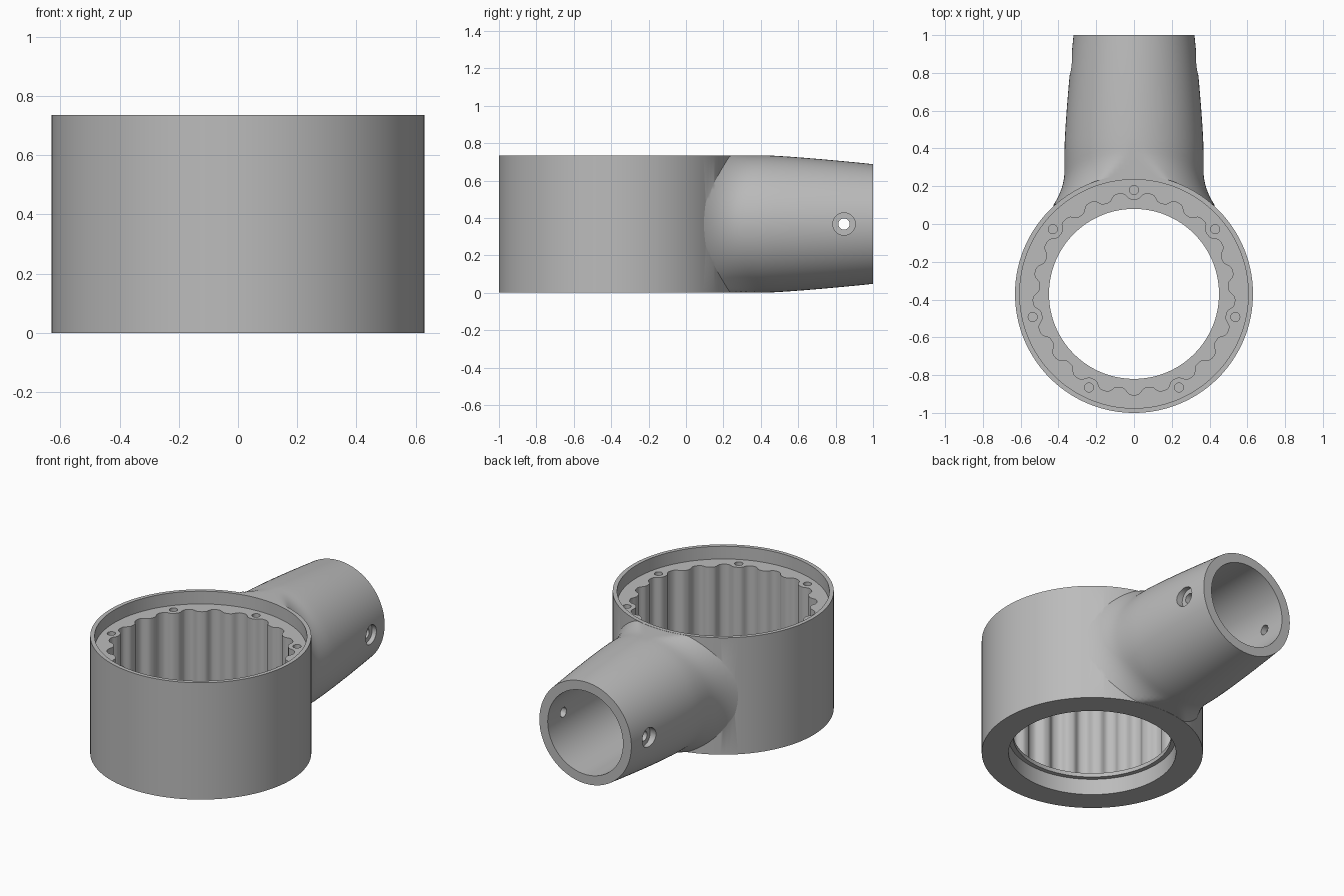
import bpy, bmesh, math
from math import cos, sin, pi, sqrt, tanh
from mathutils import Matrix

if "Cube" in bpy.data.objects:
    bpy.data.objects.remove(bpy.data.objects["Cube"])

H, R, CY = 0.735, 0.63, -0.37      # housing height, radius, centre y
MID = H / 2

grey = bpy.data.materials.new("plain grey")
grey.use_nodes = True
COLOUR = (0.5, 0.5, 0.5, 1)
grey.diffuse_color = COLOUR
grey.node_tree.nodes["Principled BSDF"].inputs["Base Color"].default_value = COLOUR


def loft(name, rings, cap_points=None):
    """Closed solid skinned over rings of equal length."""
    bm = bmesh.new()
    rows = [[bm.verts.new(p) for p in ring] for ring in rings]
    n = len(rows[0])
    for a, b in zip(rows, rows[1:]):
        for i in range(n):
            j = (i + 1) % n
            bm.faces.new((a[i], a[j], b[j], b[i]))
    if cap_points:
        tip = bm.verts.new(cap_points)
        for i in range(n):
            bm.faces.new((tip, rows[0][(i + 1) % n], rows[0][i]))
    else:
        bm.faces.new(rows[0][::-1])
    bm.faces.new(rows[-1])
    bmesh.ops.recalc_face_normals(bm, faces=bm.faces)
    mesh = bpy.data.meshes.new(name)
    bm.to_mesh(mesh)
    bm.free()
    mesh.materials.append(grey)
    ob = bpy.data.objects.new(name, mesh)
    bpy.context.collection.objects.link(ob)
    return ob


def prism(name, radius, z0, z1, n=128, matrix=None):
    """Upright prism; radius is a number or a function of angle."""
    f = radius if callable(radius) else (lambda a: radius)
    angles = [2 * pi * i / n for i in range(n)]
    ob = loft(name, [[(f(a) * cos(a), f(a) * sin(a), z) for a in angles] for z in (z0, z1)])
    ob.data.transform(matrix or Matrix.Translation((0, CY, 0)))
    return ob


def combine(target, other, operation):
    mod = target.modifiers.new("cut", 'BOOLEAN')
    mod.operation, mod.solver, mod.object = operation, 'EXACT', other
    bpy.ops.object.select_all(action='DESELECT')
    bpy.context.view_layer.objects.active = target
    target.select_set(True)
    bpy.ops.object.modifier_apply(modifier=mod.name)
    bpy.data.objects.remove(other)


# Round housing
body = prism("ring_housing_with_socket", R, 0, H, 160)


# Socket neck: tapered tube whose root flares onto the housing wall
def neck_point(a, s):
    r0 = 0.368
    wall = CY + sqrt(R * R - (r0 * cos(a)) ** 2)
    y = wall - 0.045 + s * (1 - wall + 0.045)
    t = y - wall
    r = r0 - 0.048 * (max(0, y - 0.4) / 0.6) ** 1.3
    if t < 0.14:
        r += 0.035 * ((0.14 - t) / 0.14) ** 2
    z = min(max(MID + r * sin(a), 0.001), H - 0.001)
    return (r * cos(a), y, z)


steps = [(i / 28) ** 1.5 for i in range(29)]
neck = loft("neck", [[neck_point(2 * pi * i / 96, s) for i in range(96)] for s in steps],
            (0, 0.15, MID))
combine(body, neck, 'UNION')


# Top recess, fluted bore, retaining lip and lower bore
def flute(a):
    return 0.517 - 0.018 * tanh(1.6 * cos(21 * (a - pi / 2))) / tanh(1.6)


for args in (("recess", 0.605, 0.655, 0.9), ("flutes", flute, 0.125, 0.7, 336),
             ("lip_bore", 0.45, 0.05, 0.2), ("lower_bore", 0.477, -0.1, 0.1)):
    combine(body, prism(*args), 'DIFFERENCE')

# Seven screw holes in the recess floor
for k in range(7):
    a = pi / 2 + 2 * pi * k / 7
    place = Matrix.Translation((0.55 * cos(a), CY + 0.55 * sin(a), 0))
    combine(body, prism("screw_hole", 0.024, 0.45, 0.7, 24, place), 'DIFFERENCE')

# Socket bore, cross pin hole and its counterbores
along_y = Matrix.Translation((0, 0, MID)) @ Matrix.Rotation(-pi / 2, 4, 'X')
combine(body, prism("socket_bore", 0.262, 0.35, 1.2, 96, along_y), 'DIFFERENCE')
along_x = Matrix.Translation((0, 0.845, MID)) @ Matrix.Rotation(pi / 2, 4, 'Y')
combine(body, prism("pin_hole", 0.03, -0.6, 0.6, 32, along_x), 'DIFFERENCE')
for z0, z1 in ((0.3, 0.6), (-0.6, -0.3)):
    combine(body, prism("counterbore", 0.06, z0, z1, 40, along_x), 'DIFFERENCE')

# Smooth walls with crisp rims
bpy.ops.object.select_all(action='DESELECT')
body.select_set(True)
bpy.context.view_layer.objects.active = body
bpy.ops.object.shade_smooth_by_angle(angle=math.radians(30))
